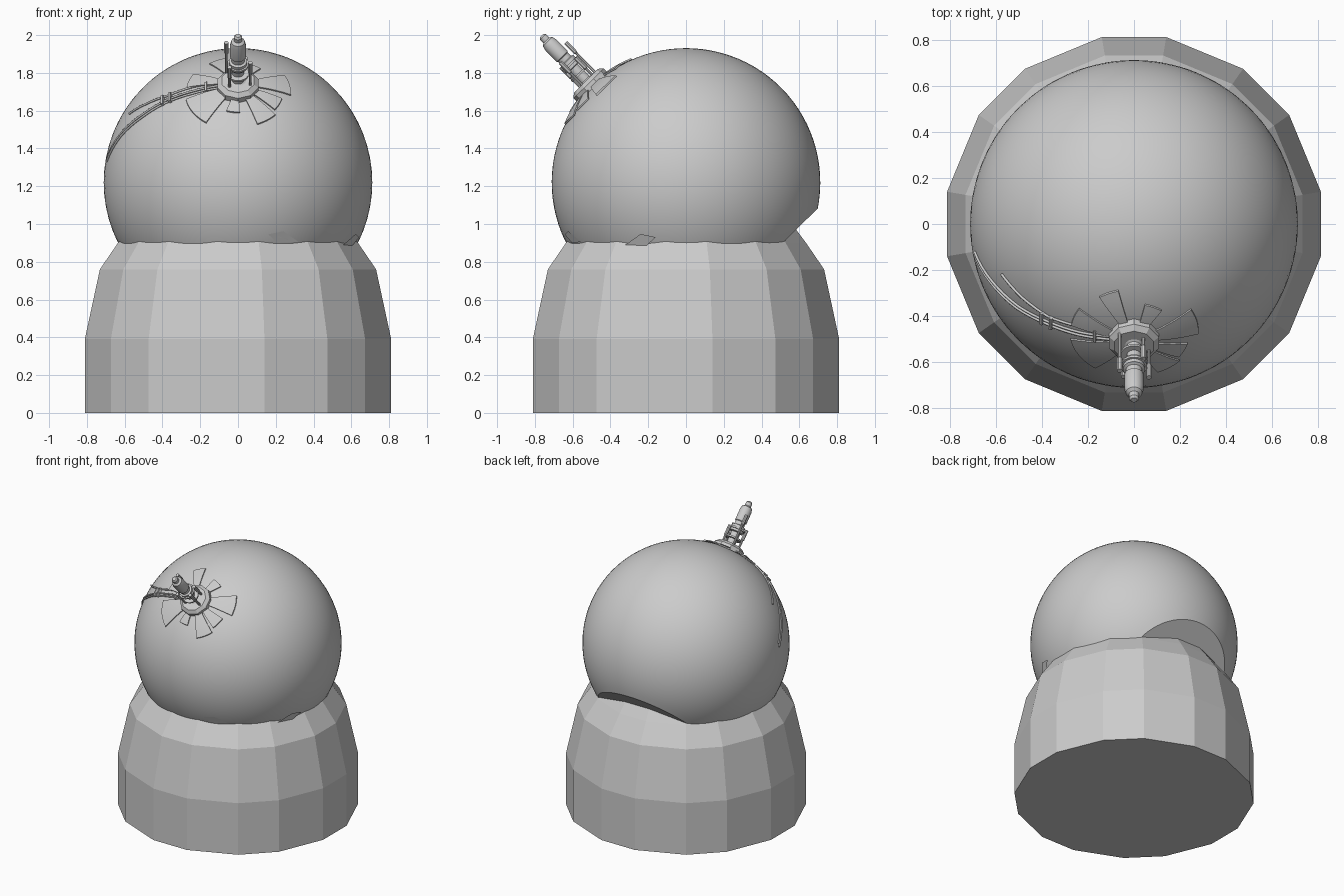
import bpy, bmesh, math
from mathutils import Vector, Matrix

if "Cube" in bpy.data.objects:
    bpy.data.objects.remove(bpy.data.objects["Cube"])

CENTRE = Vector((0, 0, 1.22))
R = 0.711
TILT = Matrix.Translation(CENTRE) @ Matrix.Rotation(math.radians(44.5), 4, 'X')


def make(name, bm, matrix=None, smooth=False):
    bmesh.ops.recalc_face_normals(bm, faces=bm.faces)
    me = bpy.data.meshes.new(name)
    bm.to_mesh(me)
    bm.free()
    ob = bpy.data.objects.new(name, me)
    bpy.context.collection.objects.link(ob)
    if matrix:
        ob.matrix_world = matrix
    if smooth:
        bpy.ops.object.select_all(action='DESELECT')
        ob.select_set(True)
        bpy.context.view_layer.objects.active = ob
        bpy.ops.object.shade_smooth_by_angle(angle=math.radians(35))
    return ob


def lathe(name, profile, sides, offset=(0, 0), smooth=False):
    """Stack of rings (radius, height) along the tilted axis, capped."""
    bm = bmesh.new()
    rings = [[bm.verts.new((offset[0] + r * math.cos(2 * math.pi * (i + .5) / sides),
                            offset[1] + r * math.sin(2 * math.pi * (i + .5) / sides), h))
              for i in range(sides)] for r, h in profile]
    skin(bm, rings)
    return make(name, bm, TILT, smooth)


def skin(bm, rings):
    for a, b in zip(rings, rings[1:]):
        for i in range(len(a)):
            j = (i + 1) % len(a)
            bm.faces.new((a[i], a[j], b[j], b[i]))
    bm.faces.new(rings[0])
    bm.faces.new(rings[-1])


# sixteen-sided faceted base with alternating facet widths
bm = bmesh.new()
angles = [q * 90 + a for q in range(4) for a in (9.8, 35.1, 54.9, 80.2)]
rings = [[bm.verts.new((r * math.cos(math.radians(a)), r * math.sin(math.radians(a)), z))
          for a in angles]
         for r, z in ((.823, 0), (.823, .39), (.742, .76), (.645, .9), (.592, .97))]
skin(bm, rings)
make("base", bm)

# small base tips that poke through the sphere
bm = bmesh.new()
for mirror in (False, True):
    pts = []
    for x, z in ((.16, .945), (.24, .962), (.32, .905), (.21, .90)):
        rad = math.sqrt(.716 ** 2 - (z - 1.22) ** 2)
        y = -math.sqrt(rad ** 2 - x ** 2)
        pts.append(bm.verts.new((-y, -x, z - .015) if mirror else (x, y, z)))
    bm.faces.new(pts)
make("base_tips", bm)

# big sphere, pole on the mast axis, sliced flat opposite the mast
bm = bmesh.new()
bmesh.ops.create_uvsphere(bm, u_segments=96, v_segments=48, radius=R)
cut = bmesh.ops.bisect_plane(bm, geom=bm.verts[:] + bm.edges[:] + bm.faces[:],
                             plane_co=(0, 0, -.587), plane_no=(0, 0, -1), clear_outer=True)
bmesh.ops.holes_fill(bm, edges=[e for e in bm.edges if e.is_boundary], sides=0)
make("sphere_body", bm, TILT, True)

# fan of curved plates around the mast: start angle, end angle, reach
PLATES = [(-3, 28, .28), (52, 76, .195), (105, 125, .262), (150, 172, .275),
          (190, 233, .28), (250, 273, .18), (293, 319, .262), (324, 346, .24)]
bm = bmesh.new()
for a0, a1, reach in PLATES:
    n, m = 6, 5
    layers = []
    for lift in (.004, .012):
        grid = []
        for k in range(m + 1):
            rho = .09 + (reach - .09) * k / m
            row = []
            for i in range(n + 1):
                # plates widen outward from a narrower root
                mid, half = (a0 + a1) / 2, (a1 - a0) / 2
                a = math.radians(mid + half * (2 * i / n - 1))
                s = R + lift
                row.append(bm.verts.new((rho * math.cos(a), rho * math.sin(a),
                                         math.sqrt(s * s - rho * rho))))
            grid.append(row)
        for k in range(m):
            for i in range(n):
                bm.faces.new((grid[k][i], grid[k][i + 1], grid[k + 1][i + 1], grid[k + 1][i]))
        layers.append([grid[0][i] for i in range(n + 1)]
                      + [grid[k][n] for k in range(1, m + 1)]
                      + [grid[m][i] for i in range(n - 1, -1, -1)]
                      + [grid[k][0] for k in range(m - 1, 0, -1)])
    lo, hi = layers
    for i in range(len(lo)):
        j = (i + 1) % len(lo)
        bm.faces.new((lo[i], lo[j], hi[j], hi[i]))
make("fan_plates", bm, TILT, True)

# hub, stepped mast and side rods
lathe("mast_hub", [(.113, .67), (.113, .735), (.09, .755), (.05, .755)], 10)
lathe("mast", [(.05, .75), (.032, .76), (.032, .85), (.048, .855), (.048, .90),
               (.036, .905), (.036, .93), (.042, .935), (.042, 1.02), (.036, 1.045),
               (.022, 1.055), (.022, 1.08), (.014, 1.09)], 16, smooth=True)
for u, v, top in ((-.062, .065, .975), (.065, -.03, .92), (-.045, -.045, .90), (.04, .045, .88)):
    lathe("side_rod", [(.008, .72), (.008, top - .08), (.012, top - .075), (.012, top)],
          8, (u, v), True)
for h in (.80, .87):
    lathe("mast_collar", [(.058, h), (.058, h + .012)], 12)

# cables running over the sphere to the left
MAIN = [(-.10, -.50, .52), (-.24, -.48, .49), (-.38, -.43, .44), (-.50, -.36, .36),
        (-.61, -.25, .26), (-.69, -.12, .13)]
UPPER = [(-.10, -.48, .53), (-.24, -.455, .51), (-.38, -.41, .46), (-.49, -.32, .41),
         (-.58, -.22, .36)]


def on_sphere(p, shift=0, lift=.004):
    q = Vector(p)
    q.z += shift
    return CENTRE + q.normalized() * (R + lift)


def cable(name, path, shift):
    cu = bpy.data.curves.new(name, 'CURVE')
    cu.dimensions = '3D'
    cu.bevel_depth = .006
    cu.bevel_resolution = 2
    cu.use_fill_caps = True
    pts = []
    for a, b in zip(path, path[1:]):
        pts += [Vector(a).lerp(Vector(b), t / 4) for t in range(4)]
    pts.append(Vector(path[-1]))
    sp = cu.splines.new('POLY')
    sp.points.add(len(pts) - 1)
    for p, q in zip(sp.points, pts):
        p.co = (*on_sphere(q, shift), 1)
    bpy.context.collection.objects.link(bpy.data.objects.new(name, cu))


cable("cable_lower", MAIN, -.02)
cable("cable_middle", MAIN, .005)
cable("cable_upper", UPPER, .008)

# clips holding the cables
for p in ((-.17, -.485, .505), (-.36, -.43, .45), (-.40, -.41, .435)):
    n = Vector(p).normalized()
    along = Vector((-1, .35, -.35))
    along = (along - n * along.dot(n)).normalized()
    side = n.cross(along)
    m = Matrix((along, side, n)).transposed().to_4x4()
    m.translation = on_sphere(p, 0, .006)
    bm = bmesh.new()
    bmesh.ops.create_cube(bm, size=1, matrix=Matrix.Diagonal((.012, .065, .022, 1)))
    make("cable_clip", bm, m)
